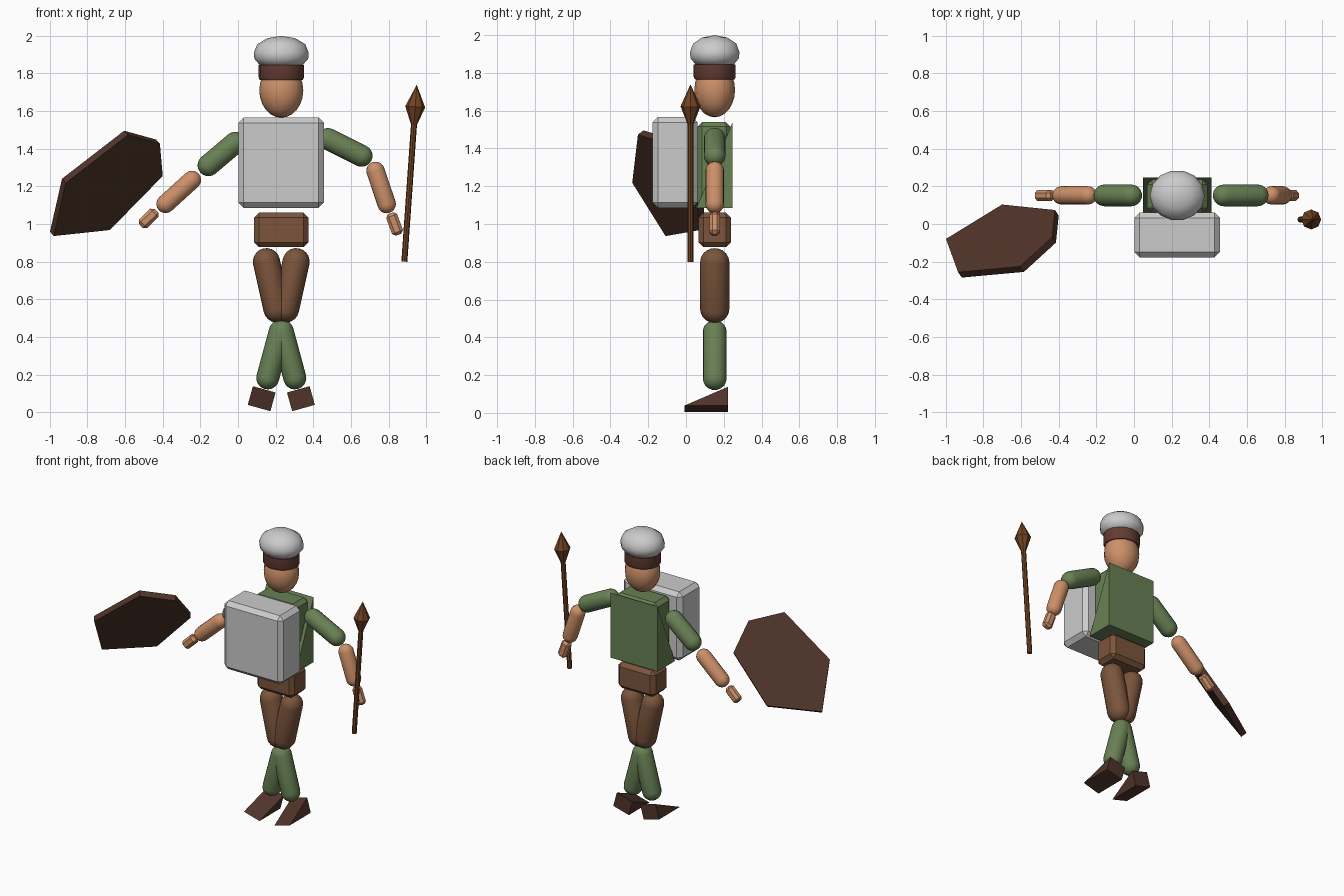
import bpy, bmesh, math
from mathutils import Matrix, Vector

if "Cube" in bpy.data.objects:
    bpy.data.objects.remove(bpy.data.objects["Cube"])

CX, CY = 0.23, 0.152   # body axis
COLORS = {
    "skin": (0.61, 0.28, 0.14), "green": (0.14, 0.22, 0.09),
    "brown": (0.20, 0.09, 0.045), "boot": (0.08, 0.034, 0.023),
    "wood": (0.17, 0.058, 0.017), "band": (0.127, 0.045, 0.032),
}
mats = {}
for key, c in COLORS.items():
    mats[key] = bpy.data.materials.new(key)
    mats[key].diffuse_color = (*c, 1)


def finish(name, bm, mat=None, smooth=None):
    bmesh.ops.recalc_face_normals(bm, faces=bm.faces[:])
    me = bpy.data.meshes.new(name)
    bm.to_mesh(me)
    bm.free()
    ob = bpy.data.objects.new(name, me)
    bpy.context.collection.objects.link(ob)
    if mat:
        me.materials.append(mats[mat])
    if smooth:
        bpy.ops.object.select_all(action='DESELECT')
        ob.select_set(True)
        bpy.context.view_layer.objects.active = ob
        bpy.ops.object.shade_smooth_by_angle(angle=math.radians(smooth))
    return ob


def lathe(name, profile, matrix, mat=None, seg=16, smooth=40):
    """Revolve (radius, height) points around local z."""
    bm = bmesh.new()
    vs = [bm.verts.new((r, 0, z)) for r, z in profile]
    es = [bm.edges.new(p) for p in zip(vs, vs[1:])]
    bmesh.ops.spin(bm, geom=vs + es, axis=(0, 0, 1), cent=(0, 0, 0),
                   angle=2 * math.pi, steps=seg, use_duplicate=False)
    bmesh.ops.remove_doubles(bm, verts=bm.verts[:], dist=1e-4)
    bm.transform(matrix)
    return finish(name, bm, mat, smooth)


def capsule(name, p, q, r, mat, ry=None):
    """Limb between two (x, z) cap centres."""
    dx, dz = q[0] - p[0], q[1] - p[1]
    length = math.hypot(dx, dz)
    arc = [(r * math.sin(i * math.pi / 10), -r * math.cos(i * math.pi / 10)) for i in range(6)]
    prof = arc + [(a, length - b) for a, b in reversed(arc)]
    m = (Matrix.Translation((p[0], CY, p[1])) @ Matrix.Rotation(math.atan2(dx, dz), 4, 'Y')
         @ Matrix.Diagonal((1, (ry or r) / r, 1, 1)))
    return lathe(name, prof, m, mat)


def box(name, center, size, bevel, mat=None, tilt=0):
    bm = bmesh.new()
    bmesh.ops.create_cube(bm, size=1, matrix=Matrix.Diagonal((*size, 1)))
    bmesh.ops.bevel(bm, geom=bm.edges[:], offset=bevel, segments=1, affect='EDGES')
    bm.transform(Matrix.Translation(center) @ Matrix.Rotation(tilt, 4, 'Y'))
    return finish(name, bm, mat)


def extrude(bm, pts, vec):
    f = bm.faces.new([bm.verts.new(p) for p in pts])
    geo = bmesh.ops.extrude_face_region(bm, geom=[f], use_keep_orig=True)["geom"]
    bmesh.ops.translate(bm, vec=vec, verts=[v for v in geo if isinstance(v, bmesh.types.BMVert)])


def wedge(name, width, y0, y1, height, base, tilt, mat):
    """Triangular prism: tall at the back, sharp at the front."""
    bm = bmesh.new()
    extrude(bm, [(-width / 2, y0, 0), (-width / 2, y1, 0), (-width / 2, y1, height)], (width, 0, 0))
    bm.transform(Matrix.Translation((base[0], 0, base[1])) @ Matrix.Rotation(tilt, 4, 'Y'))
    return finish(name, bm, mat)


# head and hat
axis = Matrix.Translation((CX, CY, 0)) @ Matrix.Diagonal((1, 0.92, 1, 1))
egg = [(0.117 * math.sin(t), 1.71 - 0.145 * math.cos(t))
       for t in (i * math.pi / 12 for i in range(13))]
lathe("head", egg, axis, "skin")
lathe("hat_band", [(0, 1.765), (0.114, 1.765), (0.121, 1.78), (0.121, 1.845), (0, 1.845)], axis, "band")
lathe("hat", [(0, 1.836), (0.11, 1.84), (0.143, 1.878), (0.146, 1.91),
              (0.128, 1.955), (0.075, 1.987), (0, 2.0)], axis, None, 14, 50)

# torso, flared back panel, chest pack, hips
box("torso", (CX, 0.148, 1.313), (0.32, 0.175, 0.455), 0.025, "green")
wedge("back_panel", 0.365, 0.055, 0.247, 0.455, (CX, 1.085), 0, "green")
box("chest_pack", (0.229, -0.058, 1.326), (0.455, 0.238, 0.48), 0.028)
box("hips", (CX, CY, 0.969), (0.288, 0.17, 0.184), 0.026, "brown")

# legs and feet, mirrored about the body axis
for side, s in (("left", -1), ("right", 1)):
    capsule(side + "_thigh", (CX + s * 0.079, 0.80), (CX + s * 0.023, 0.548), 0.072, "brown", 0.077)
    capsule(side + "_shin", (CX + s * 0.072, 0.182), (CX + s * 0.005, 0.43), 0.061, "green", 0.063)
    wedge(side + "_foot", 0.125, -0.008, 0.222, 0.103, (CX + s * 0.118, 0.018 + 0.004),
          -s * math.radians(15.5), "boot")

# arms
capsule("left_upper_arm", (-0.157, 1.312), (-0.015, 1.432), 0.058, "green")
capsule("left_forearm", (-0.385, 1.107), (-0.245, 1.234), 0.049, "skin")
box("left_hand", (-0.475, CY, 1.03), (0.062, 0.057, 0.115), 0.016, "skin", math.radians(46))
capsule("right_upper_arm", (0.657, 1.362), (0.477, 1.452), 0.058, "green")
capsule("right_forearm", (0.79, 1.106), (0.731, 1.282), 0.049, "skin")
box("right_hand", (0.832, CY, 1.0), (0.062, 0.057, 0.122), 0.016, "skin", math.radians(-20))

# spear
lean = Matrix.Translation((0.884, 0.024, 0.80)) @ Matrix.Rotation(math.atan2(0.066, 0.94), 4, 'Y')
lathe("spear_shaft", [(0, 0), (0.016, 0), (0.016, 0.75), (0, 0.75)], lean, "wood", 8)
lathe("spear_head", [(0, 0.725), (0.016, 0.73), (0.053, 0.825), (0, 0.942)], lean, "wood", 8, None)

# tilted hexagonal shield: outline seen from the front, laid on its plane
outline = [(-0.979, 0.936), (-0.681, 0.968), (-0.40, 1.255),
           (-0.415, 1.426), (-0.585, 1.473), (-0.915, 1.218)]
bm = bmesh.new()
back = Vector((-0.697, 1, 0.784)).normalized() * 0.042
extrude(bm, [(x, 1.308 + 0.697 * x - 0.784 * z, z) for x, z in outline], back)
finish("shield", bm, "boot")

for m in bpy.data.materials:
    if m.users and not m.is_grease_pencil:
        m.use_nodes = True
        m.node_tree.nodes["Principled BSDF"].inputs["Base Color"].default_value = m.diffuse_color
